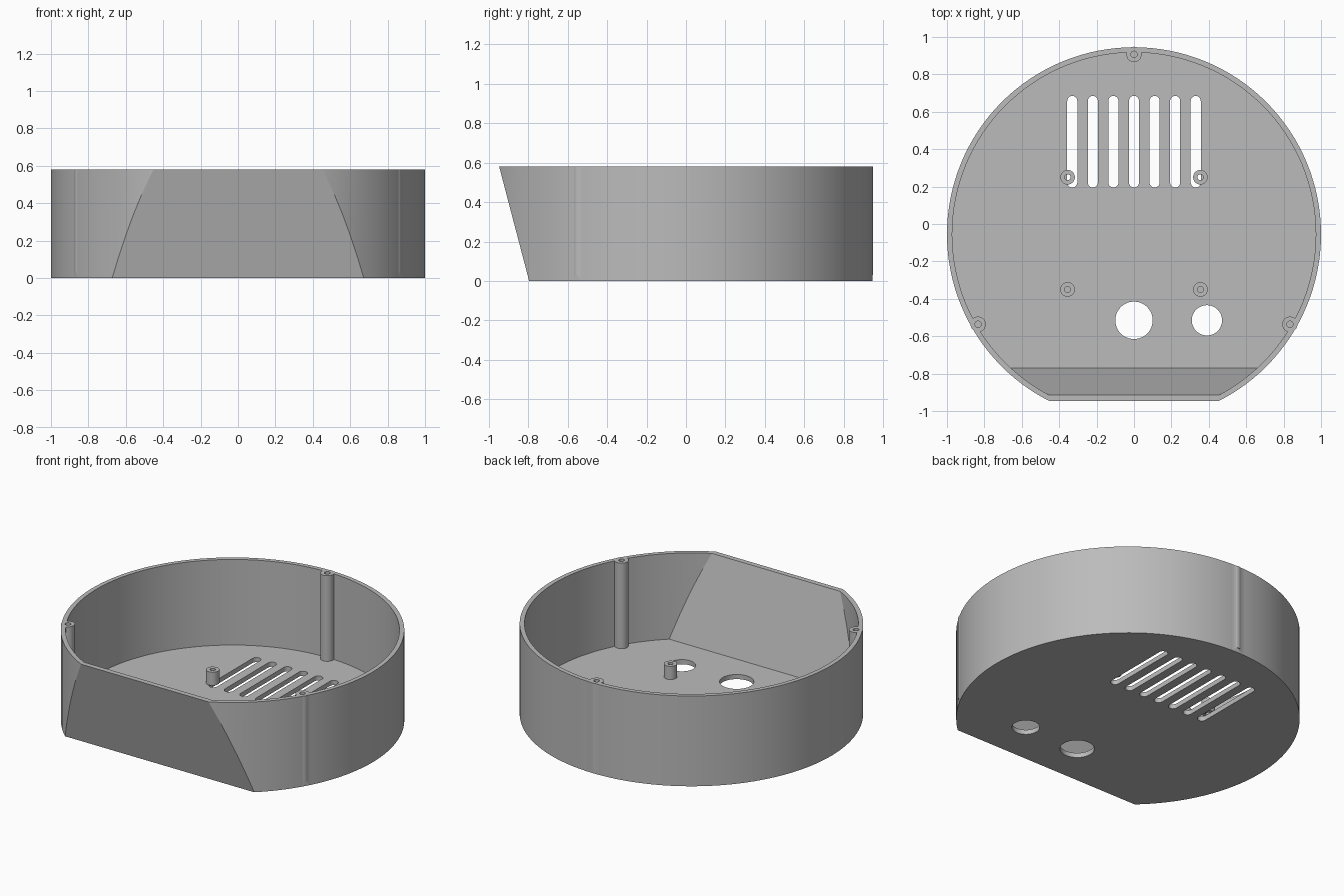
import bpy
import bmesh
from math import cos, sin, pi, radians
from mathutils import Vector

if "Cube" in bpy.data.objects:
    bpy.data.objects.remove(bpy.data.objects["Cube"])

HEIGHT, FLOOR, CY = 0.58, 0.03, -0.055
FRONT_TOP, FRONT_BOTTOM, FRONT_WALL = -0.947, -0.795, 0.033

grey = bpy.data.materials.new("plain_grey")
grey.use_nodes = True
grey.diffuse_color = (0.5, 0.5, 0.5, 1)
grey.node_tree.nodes["Principled BSDF"].inputs["Base Color"].default_value = (0.5, 0.5, 0.5, 1)


def extrude(name, points, offset):
    """Solid made by sweeping a flat outline along an offset."""
    bm = bmesh.new()
    face = bm.faces.new([bm.verts.new(p) for p in points])
    swept = bmesh.ops.extrude_face_region(bm, geom=[face])["geom"]
    bmesh.ops.translate(bm, vec=Vector(offset),
                        verts=[g for g in swept if isinstance(g, bmesh.types.BMVert)])
    bmesh.ops.recalc_face_normals(bm, faces=bm.faces)
    mesh = bpy.data.meshes.new(name)
    bm.to_mesh(mesh)
    bm.free()
    mesh.materials.append(grey)
    obj = bpy.data.objects.new(name, mesh)
    bpy.context.collection.objects.link(obj)
    return obj


def cylinder(name, x, y, r, z0, z1, sides=32):
    ring = [(x + r * cos(2 * pi * i / sides), y + r * sin(2 * pi * i / sides), z0)
            for i in range(sides)]
    return extrude(name, ring, (0, 0, z1 - z0))


def slot(name, x, y0, y1, r, z0, z1):
    """Upright bar with rounded ends."""
    n = 10
    ring = [(x + r * cos(pi * i / n), y1 - r + r * sin(pi * i / n), z0) for i in range(n + 1)]
    ring += [(x - r * cos(pi * i / n), y0 + r - r * sin(pi * i / n), z0) for i in range(n + 1)]
    return extrude(name, ring, (0, 0, z1 - z0))


def front_wedge(name, shift):
    """Everything in front of the sloping front plane."""
    slope = (FRONT_TOP - FRONT_BOTTOM) / HEIGHT
    low, high = -0.2, 0.9
    profile = [(-2, low), (FRONT_BOTTOM + slope * low + shift, low),
               (FRONT_BOTTOM + slope * high + shift, high), (-2, high)]
    return extrude(name, [(-2, y, z) for y, z in profile], (4, 0, 0))


def combine(target, tool, operation):
    mod = target.modifiers.new("combine", 'BOOLEAN')
    mod.operation, mod.solver, mod.object = operation, 'EXACT', tool
    bpy.context.view_layer.objects.active = target
    bpy.ops.object.modifier_apply(modifier=mod.name)
    bpy.data.objects.remove(tool)


def smooth(obj):
    bpy.ops.object.select_all(action='DESELECT')
    obj.select_set(True)
    bpy.context.view_layer.objects.active = obj
    bpy.ops.object.shade_smooth_by_angle(angle=radians(30))


# Round shell with a sloping flat front, hollowed from above
shell = cylinder("enclosure_shell", 0, CY, 1, 0, HEIGHT, 128)
combine(shell, front_wedge("front_cutter", 0), 'DIFFERENCE')
cavity = cylinder("cavity_cutter", 0, CY, 0.972, FLOOR, 0.8, 128)
combine(cavity, front_wedge("cavity_front_cutter", FRONT_WALL), 'DIFFERENCE')
combine(shell, cavity, 'DIFFERENCE')

# Three tall screw posts merged into the wall
posts = [(0.962 * cos(radians(a)), CY + 0.962 * sin(radians(a))) for a in (90, 210, 330)]
for x, y in posts:
    combine(shell, cylinder("screw_post", x, y, 0.041, FLOOR, HEIGHT), 'UNION')
for x, y in posts:
    combine(shell, cylinder("screw_hole", x, y, 0.017, FLOOR + 0.02, 0.8, 20), 'DIFFERENCE')

# Vent slots in the floor
for i in range(-3, 4):
    combine(shell, slot("vent_cutter", i * 0.11, 0.195, 0.685, 0.027, -0.1, 0.1), 'DIFFERENCE')

# Two round openings in the floor
for x, r in ((0, 0.1), (0.39, 0.081)):
    combine(shell, cylinder("opening_cutter", x, -0.515, r, -0.1, 0.1, 48), 'DIFFERENCE')
smooth(shell)

# Four short hollow standoffs on the floor
for side, x in (("right", -0.355), ("left", 0.355)):
    for place, y in (("front", -0.35), ("back", 0.25)):
        standoff = cylinder(f"{place}_{side}_standoff", x, y, 0.039, FLOOR, FLOOR + 0.085)
        combine(standoff, cylinder("standoff_hole", x, y, 0.016, 0, 0.3, 20), 'DIFFERENCE')
        smooth(standoff)
